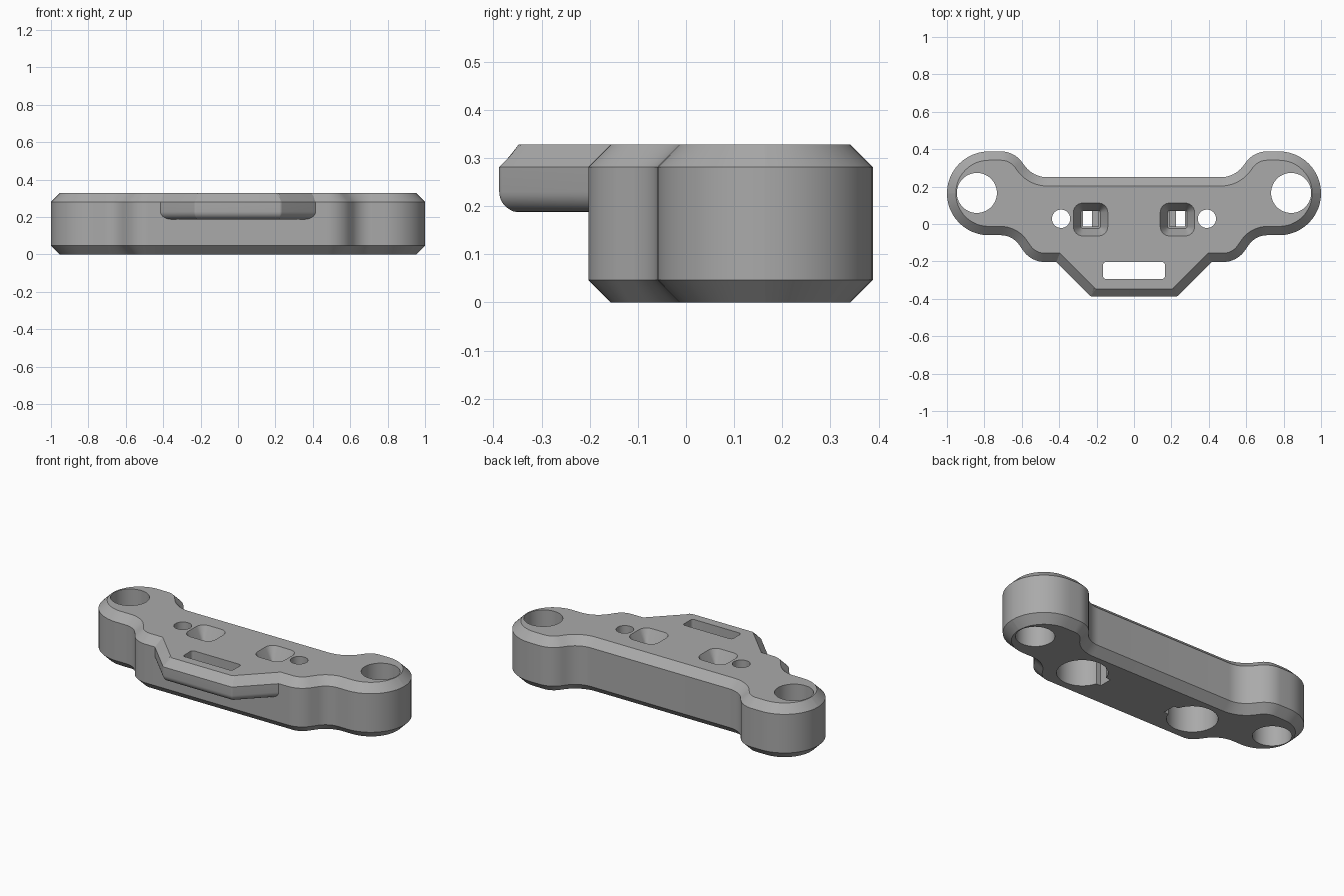
import bpy
import bmesh
from math import pi, sin, cos, tan, radians
from mathutils import Vector

cube = bpy.data.objects.get("Cube")
if cube:
    bpy.data.objects.remove(cube, do_unlink=True)

HEIGHT = 0.328
CHAMFER = 0.047
RIM = HEIGHT - CHAMFER
TAB_BACK = 0.509
VALLEY = TAB_BACK - CHAMFER * (1 + 2 ** 0.5)
RECESS_TOP = 0.23
POCKET_FLOOR = 0.25

grey = bpy.data.materials.new("Mid grey")
grey.use_nodes = True
grey.diffuse_color = (0.4, 0.4, 0.4, 1)
grey.node_tree.nodes["Principled BSDF"].inputs["Base Color"].default_value = grey.diffuse_color

bm = bmesh.new()


def mirrored(half):
    """Close a half outline (x > 0, clockwise) across the x = 0 plane."""
    return half + [(-x, y, r) for x, y, r in reversed(half)]


def rounded(corners, steps=12):
    """Clockwise outline from (x, y, radius) corners, each filleted."""
    out = []
    for i, (x, y, r) in enumerate(corners):
        p = Vector((x, y))
        if r == 0:
            out.append(p)
            continue
        a = (Vector(corners[i - 1][:2]) - p).normalized()
        b = (Vector(corners[(i + 1) % len(corners)][:2]) - p).normalized()
        half = a.angle(b) / 2
        centre = p + (a + b).normalized() * (r / sin(half))
        start = p + a * (r / tan(half)) - centre
        end = p + b * (r / tan(half)) - centre
        sweep = pi - 2 * half
        for k in range(steps + 1):
            t = k / steps
            out.append(centre + (start * sin((1 - t) * sweep) + end * sin(t * sweep)) / sin(sweep))
    return out


def inset(points, d):
    """Move a clockwise outline inward by d with mitred corners."""
    out = []
    for i, p in enumerate(points):
        a = (p - points[i - 1]).normalized()
        b = (points[(i + 1) % len(points)] - p).normalized()
        na, nb = Vector((a.y, -a.x)), Vector((b.y, -b.x))
        out.append(p + (na + nb) * (d / (1 + na.dot(nb))))
    return out


def walls(points, levels, skip=None, hole=False):
    """Side faces through (z, inset) levels; a hole faces its own middle."""
    rings = [[bm.verts.new((p.x, p.y, z)) for p in inset(points, d)] for z, d in levels]
    n = len(points)
    for low, high in zip(rings, rings[1:]):
        for i in range(n):
            if i != skip:
                j = (i + 1) % n
                face = bm.faces.new((low[j], low[i], high[i], high[j]))
                if hole:
                    face.normal_flip()


def cap(loops, z, up):
    """Flat face at height z inside the first loop, minus the other loops."""
    edges = []
    for loop in loops:
        verts = [bm.verts.new((p.x, p.y, z)) for p in loop]
        edges += [bm.edges.new((verts[i - 1], verts[i])) for i in range(len(verts))]
    fill = bmesh.ops.triangle_fill(bm, use_beauty=True, edges=edges)
    for face in fill["geom"]:
        if isinstance(face, bmesh.types.BMFace):
            face.normal_update()
            if (face.normal.z > 0) != up:
                face.normal_flip()


def rectangle(x0, x1, y0, y1, r=0):
    return rounded([(x0, y1, r), (x1, y1, r), (x1, y0, r), (x0, y0, r)], 6)


def arc(x, y, r, n=64, gap=0.0):
    """Clockwise circle, leaving a gap of the given half angle towards -x."""
    sweep = 2 * (pi - gap)
    count = n + 1 if gap else n
    angles = [pi - gap - sweep * k / n for k in range(count)]
    return [Vector((x + r * cos(t), y + r * sin(t))) for t in angles]


def on_side(points, side):
    """Outline on the left, or its mirror image kept clockwise."""
    return points if side > 0 else [Vector((-p.x, p.y)) for p in reversed(points)]


# Bar with two rounded ends and chamfered rims
bar = rounded(mirrored([
    (0.54, 0.25, 0.15), (0.64, 0.388, 0.14),
    (1.0, 0.388, 0.2235), (1.0, -0.06, 0.2235),
    (0.65, -0.06, 0.12), (0.55, -0.203, 0.14), (VALLEY, -0.203, 0)]))
middle = len(bar) // 2
walls(bar, [(0, CHAMFER), (CHAMFER, 0), (RIM, 0)])
walls(bar, [(RIM, 0), (HEIGHT, CHAMFER)], skip=middle - 1)

# Front tab with a rounded underside
tab = rounded(mirrored([(TAB_BACK, -0.109, 0), (0.23, -0.388, 0.02)]), 5)
R = 0.042
under = [(0.188 + R * (1 - cos(k * pi / 16)), R * (1 - sin(k * pi / 16))) for k in range(9)]
walls(tab, under + [(RIM, 0), (HEIGHT, CHAMFER)], skip=len(tab) - 1)

# Slot through the tab
slot = rectangle(-0.165, 0.165, -0.294, -0.2035, 0.015)
walls(slot, [(0.188, 0), (HEIGHT, 0)], hole=True)
cap([inset(tab, R), slot], 0.188, up=False)

bar_top = inset(bar, CHAMFER)
top_loops = [bar_top[:middle] + inset(tab, CHAMFER)[1:-1] + bar_top[middle:], slot]
bottom_loops = [bar_top]

for side in (1, -1):
    # End hole straight through
    end_hole = on_side(arc(0.84, 0.166, 0.107), side)
    walls(end_hole, [(0, 0), (HEIGHT, 0)], hole=True)

    # Screw hole above a wide recess, which has a notch on its inner side
    screw = on_side(arc(0.39, 0.028, 0.049, 32), side)
    walls(screw, [(RECESS_TOP, 0), (HEIGHT, 0)], hole=True)
    half = 0.14 * sin(0.3)
    low, high = 0.028 - half, 0.028 + half
    curve = arc(0.39, 0.028, 0.14, gap=0.3)
    recess = on_side(curve + [Vector((0.225, low)), Vector((0.225, high))], side)
    ceiling = on_side(curve + [Vector((0.274, low)), Vector((0.274, high))], side)
    walls(recess, [(0, 0), (RECESS_TOP, 0)], hole=True)
    cap([ceiling, screw], RECESS_TOP, up=False)

    # Tapered pocket, with a square shaft opening into the notch
    pocket = on_side(rectangle(0.14, 0.324, -0.064, 0.112, 0.05), side)
    shaft = on_side(rectangle(0.19, 0.274, low, high), side)
    walls(pocket, [(POCKET_FLOOR, 0.04), (HEIGHT, 0)], hole=True)
    walls(shaft, [(RECESS_TOP, 0), (POCKET_FLOOR, 0)], hole=True)
    cap([inset(pocket, 0.04), shaft], POCKET_FLOOR, up=True)
    cap([on_side(rectangle(0.19, 0.225, low, high), side)], RECESS_TOP, up=True)

    top_loops += [end_hole, screw, pocket]
    bottom_loops += [end_hole, recess]

# Flat top and underside
cap(top_loops, HEIGHT, up=True)
cap(bottom_loops, 0, up=False)

bmesh.ops.remove_doubles(bm, verts=bm.verts, dist=0.0001)
mesh = bpy.data.meshes.new("mounting_bar")
bm.to_mesh(mesh)
bm.free()
mesh.materials.append(grey)
bracket = bpy.data.objects.new("mounting_bar", mesh)
bpy.context.collection.objects.link(bracket)
bpy.ops.object.select_all(action="DESELECT")
bracket.select_set(True)
bpy.context.view_layer.objects.active = bracket
bpy.ops.object.shade_smooth_by_angle(angle=radians(30))
